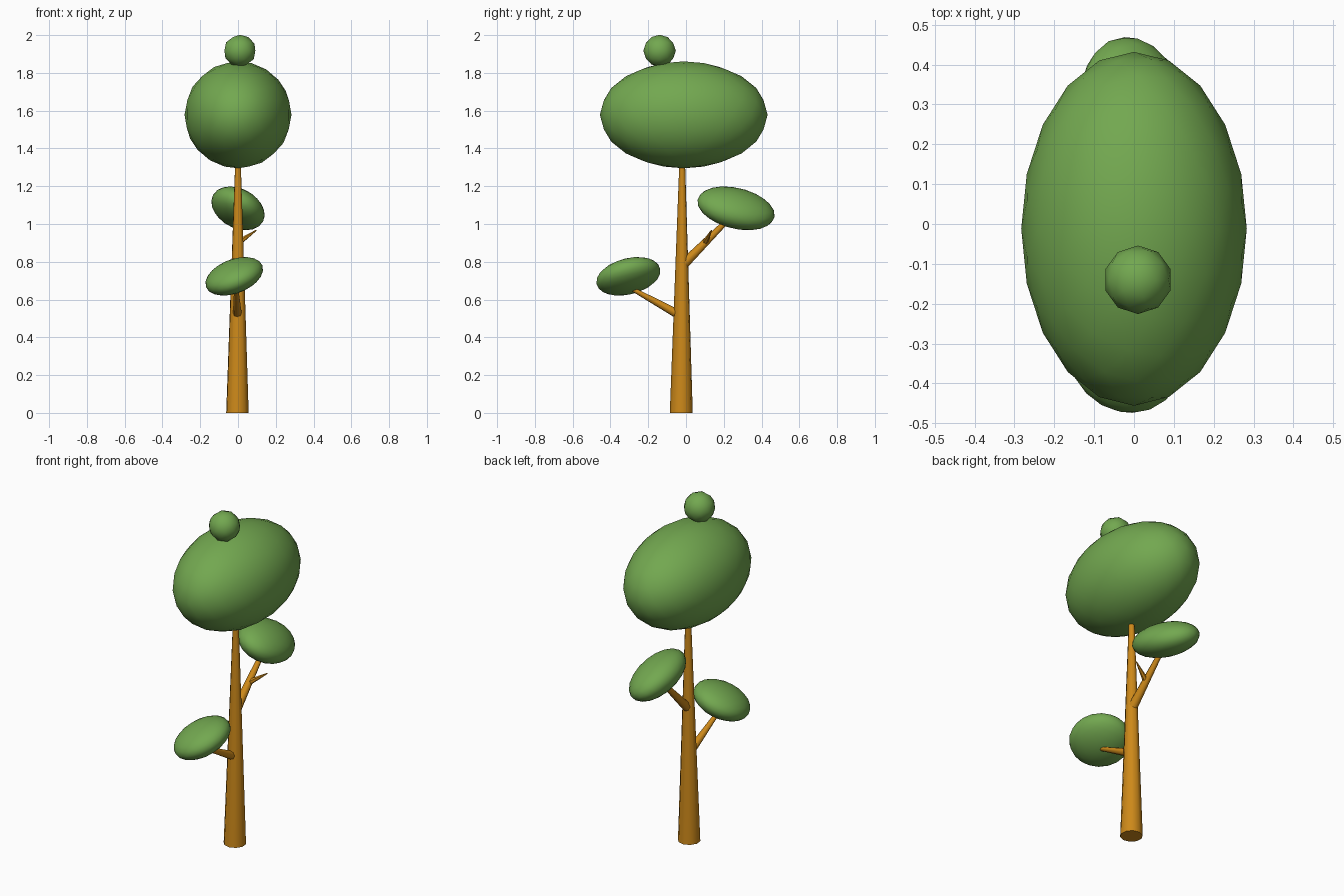
import bpy
from math import radians
from mathutils import Vector

if "Cube" in bpy.data.objects:
    bpy.data.objects.remove(bpy.data.objects["Cube"])


def material(name, color):
    m = bpy.data.materials.new(name)
    m.diffuse_color = (*color, 1)
    m.use_nodes = True
    m.node_tree.nodes["Principled BSDF"].inputs["Base Color"].default_value = m.diffuse_color
    return m


bark = material("bark", (0.61, 0.25, 0.01))
leaf = material("leaf", (0.17, 0.39, 0.08))


def finish(name, mat):
    ob = bpy.context.object
    ob.name = name
    ob.data.materials.append(mat)
    bpy.ops.object.shade_smooth_by_angle(angle=radians(50))
    return ob


def limb(name, start, end, r1, r2, sides):
    """Tapered cylinder running between two points."""
    a, b = Vector(start), Vector(end)
    d = b - a
    bpy.ops.mesh.primitive_cone_add(
        vertices=sides, radius1=r1, radius2=r2, depth=d.length,
        location=(a + b) / 2, rotation=d.to_track_quat('Z', 'Y').to_euler())
    return finish(name, bark)


def foliage(name, center, radii, tilt=(0, 0, 0), detail=3):
    """Stretched, tilted low-poly ball of leaves."""
    bpy.ops.mesh.primitive_ico_sphere_add(
        subdivisions=detail, radius=1, location=center,
        rotation=[radians(t) for t in tilt])
    bpy.context.object.scale = radii
    bpy.ops.object.transform_apply(location=False, rotation=False, scale=True)
    return finish(name, leaf)


# Trunk and branches
limb("trunk", (-0.003, -0.025, 0), (0, -0.02, 1.36), 0.061, 0.014, 10)
limb("lower_branch", (-0.003, -0.02, 0.51), (-0.01, -0.31, 0.67), 0.025, 0.01, 8)
limb("upper_branch", (0, -0.015, 0.785), (0, 0.25, 1.05), 0.027, 0.012, 8)
limb("twig", (0, 0.1, 0.9), (0.097, 0.135, 0.967), 0.017, 0.003, 6)

# Foliage
foliage("canopy", (0, -0.012, 1.578), (0.283, 0.444, 0.283))
foliage("upper_leaves", (0, 0.265, 1.083), (0.15, 0.21, 0.094), (-14, 28, 0))
foliage("lower_leaves", (-0.02, -0.305, 0.723), (0.16, 0.174, 0.083), (14, -21, 0))
foliage("top_tuft", (0.01, -0.14, 1.917), (0.086, 0.086, 0.085), detail=2)
